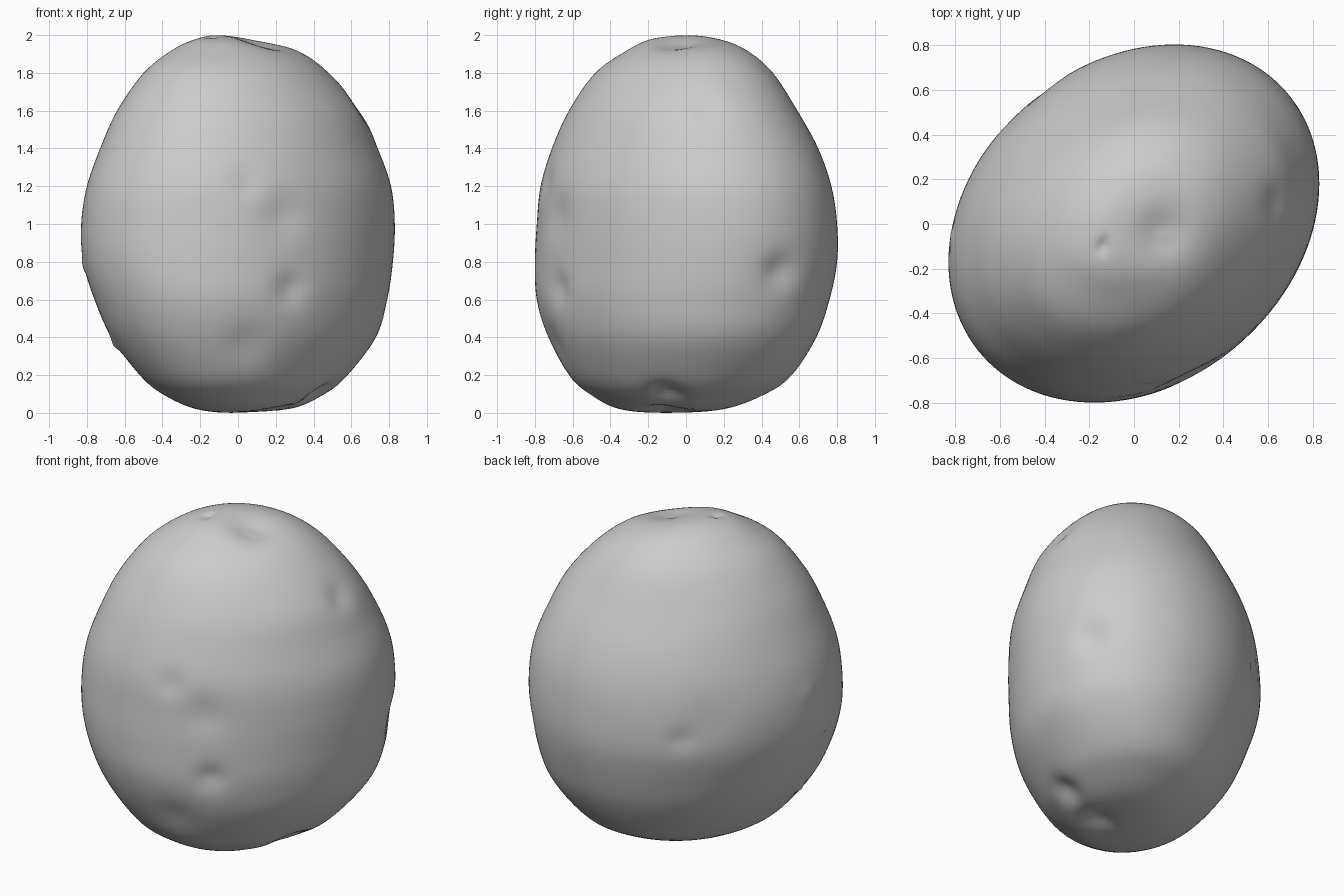
import bpy
import bmesh
import math
from mathutils import Vector

cube = bpy.data.objects.get("Cube")
if cube:
    bpy.data.objects.remove(cube, do_unlink=True)

SEGMENTS = 120
STEPS = 6
SKEW = math.asin(0.22)
CORE = Vector((0, 0, 1))

# Body profile from bottom to top: height, x range, y range
PROFILE = [
    (0, 0, 0, -.1, -.1),
    (.02, -.22, .28, -.35, .2),
    (.1, -.4, .46, -.51, .42),
    (.2, -.52, .58, -.62, .56),
    (.4, -.67, .73, -.73, .69),
    (.6, -.76, .79, -.79, .76),
    (.8, -.82, .82, -.8, .8),
    (1, -.83, .83, -.79, .8),
    (1.2, -.8, .81, -.77, .77),
    (1.4, -.73, .74, -.71, .7),
    (1.6, -.64, .65, -.62, .59),
    (1.8, -.5, .48, -.48, .46),
    (1.92, -.35, .31, -.31, .32),
    (1.98, -.22, .1, -.18, .17),
    (2, -.1, -.1, 0, 0),
]

# Eyes and hollows in the skin: position, radius, depth (negative is a nub)
DENTS = [
    ((.13, -.04, 1.95), .12, .04),
    ((.13, -.05, 1.93), .03, -.03),
    ((-.14, -.1, 2), .03, .02),
    ((.05, -.78, 1.22), .08, .02),
    ((.25, -.7, 1.05), .12, .02),
    ((.28, -.68, .65), .08, .03),
    ((.05, -.72, .35), .12, .02),
    ((.65, .1, 1.62), .08, .02),
    ((.7, .48, .75), .09, .04),
    ((-.41, .63, .9), .07, .02),
    ((-.5, .5, 1), .15, .01),
    ((.18, -.12, .02), .1, .04),
    ((.42, -.1, .1), .09, .04),
    ((-.83, -.2, .78), .03, -.02),
    ((-.66, -.2, .36), .04, -.02),
    ((-.83, -.05, 1.07), .04, -.01),
]


def mirrored(row):
    """Carry the profile across a pole so that the end stays round."""
    z, x0, x1, y0, y1 = row
    return (z, x1, x0, y1, y0)


def spline(a, b, c, d, t):
    """Smooth curve from b to c."""
    return b + t / 2 * (c - a + t * (2 * a - 5 * b + 4 * c - d + t * (3 * (b - c) + d - a)))


def dented(point):
    """Push a surface point inward by every nearby dent."""
    inward = (CORE - point).normalized()
    amount = sum(depth * math.exp(-((point - Vector(spot)).length / radius) ** 2)
                 for spot, radius, depth in DENTS)
    return point + inward * amount


def ring_point(row, angle):
    """Point on a skewed oval that fills the row's x and y ranges."""
    z, x0, x1, y0, y1 = row
    x = (x0 + x1) / 2 + (x1 - x0) / 2 * math.cos(angle)
    y = (y0 + y1) / 2 + (y1 - y0) / 2 * math.sin(angle + SKEW)
    return dented(Vector((x, y, z)))


# Smoothly interpolated rows between the two poles
guide = [mirrored(PROFILE[1])] + PROFILE + [mirrored(PROFILE[-2])]
rows = []
for i in range(len(PROFILE) - 1):
    for step in range(STEPS):
        rows.append([spline(*values, step / STEPS) for values in zip(*guide[i:i + 4])])
rows = rows[1:]

# Tuber body
bm = bmesh.new()
rings = [[bm.verts.new(ring_point(row, math.tau * k / SEGMENTS)) for k in range(SEGMENTS)]
         for row in rows]
bottom = bm.verts.new(ring_point(PROFILE[0], 0))
top = bm.verts.new(ring_point(PROFILE[-1], 0))
for k in range(SEGMENTS):
    n = (k + 1) % SEGMENTS
    for low, high in zip(rings, rings[1:]):
        bm.faces.new((low[k], low[n], high[n], high[k]))
    bm.faces.new((bottom, rings[0][n], rings[0][k]))
    bm.faces.new((top, rings[-1][k], rings[-1][n]))
bmesh.ops.recalc_face_normals(bm, faces=bm.faces)
for face in bm.faces:
    face.smooth = True

mesh = bpy.data.meshes.new("potato_body")
bm.to_mesh(mesh)
bm.free()
potato = bpy.data.objects.new("potato_body", mesh)
bpy.context.collection.objects.link(potato)

# Plain grey skin
skin = bpy.data.materials.new("grey_skin")
skin.use_nodes = True
colour = (0.6, 0.6, 0.6, 1)
skin.diffuse_color = colour
skin.node_tree.nodes["Principled BSDF"].inputs["Base Color"].default_value = colour
mesh.materials.append(skin)
